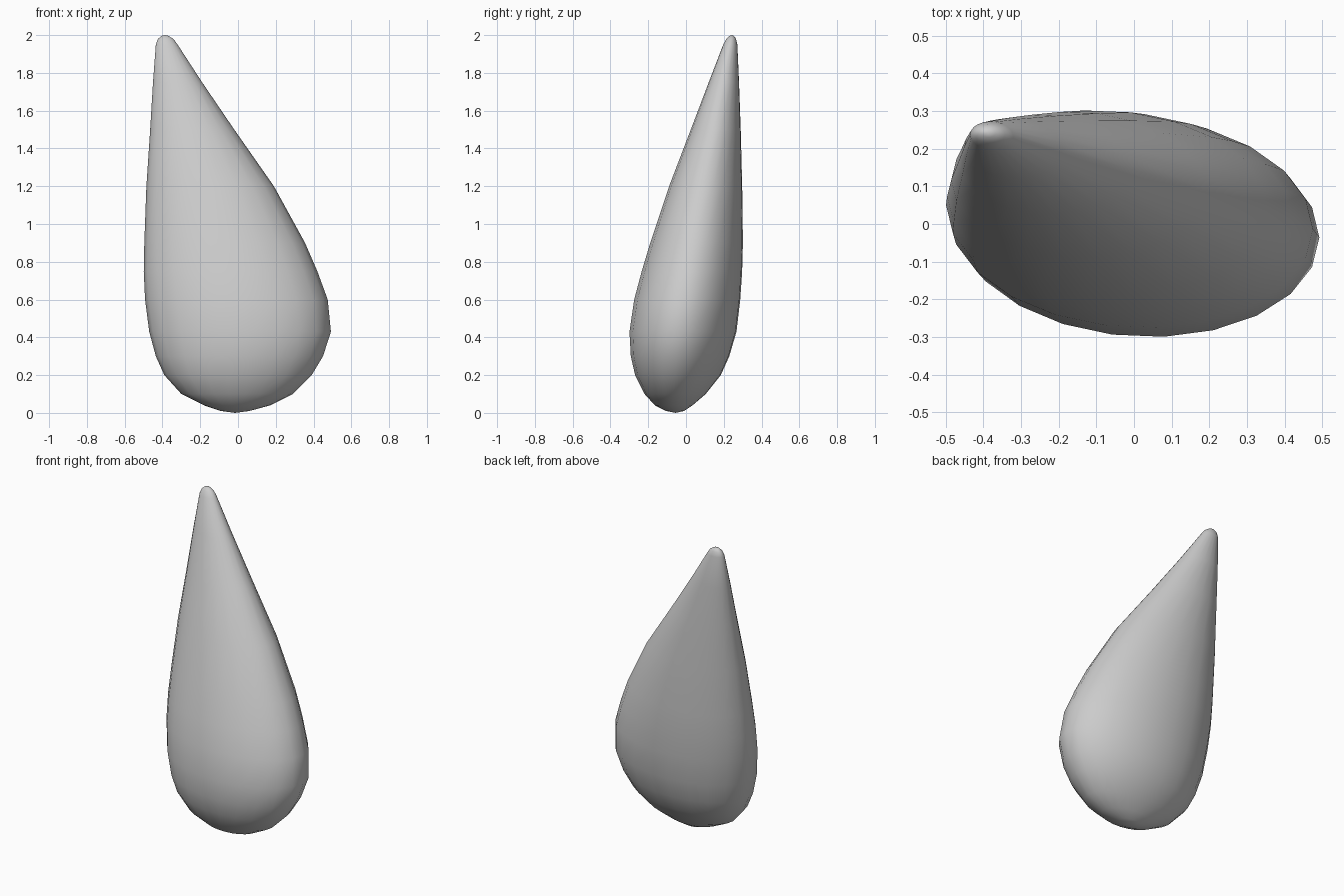
import bpy, bmesh, math

SEG = 22
TILT = 0.07

# Leaning teardrop sections: z, x min, x max, y min, y max
SECTIONS = [
    (0.010, -0.09, 0.06, -0.105, -0.01),
    (0.040, -0.18, 0.17, -0.165, 0.035),
    (0.100, -0.30, 0.29, -0.22, 0.105),
    (0.200, -0.39, 0.39, -0.27, 0.185),
    (0.300, -0.435, 0.45, -0.293, 0.23),
    (0.430, -0.47, 0.492, -0.30, 0.268),
    (0.600, -0.492, 0.475, -0.275, 0.288),
    (0.750, -0.499, 0.42, -0.235, 0.298),
    (0.900, -0.496, 0.355, -0.19, 0.302),
    (1.200, -0.485, 0.19, -0.09, 0.298),
    (1.500, -0.465, -0.02, 0.025, 0.290),
    (1.750, -0.450, -0.19, 0.12, 0.281),
    (1.950, -0.435, -0.32, 0.197, 0.272),
    (1.980, -0.424, -0.342, 0.214, 0.265),
    (1.996, -0.405, -0.368, 0.23, 0.254),
]

bm = bmesh.new()
rings = []
for z, x0, x1, y0, y1 in SECTIONS:
    ring = []
    for i in range(SEG):
        a = 2 * math.pi * i / SEG
        ring.append(bm.verts.new(((x0 + x1) / 2 + (x1 - x0) / 2 * math.cos(a),
                                  (y0 + y1) / 2 + (y1 - y0) / 2 * math.sin(a - TILT), z)))
    rings.append(ring)

# Body wall
for low, high in zip(rings, rings[1:]):
    for i in range(SEG):
        j = (i + 1) % SEG
        bm.faces.new((low[i], low[j], high[j], high[i]))

# Rounded base and tip
base = bm.verts.new((-0.015, -0.055, 0))
tip = bm.verts.new((-0.387, 0.243, 2))
for i in range(SEG):
    j = (i + 1) % SEG
    bm.faces.new((base, rings[0][j], rings[0][i]))
    bm.faces.new((tip, rings[-1][i], rings[-1][j]))

bmesh.ops.recalc_face_normals(bm, faces=bm.faces)
for f in bm.faces:
    f.smooth = True
mesh = bpy.data.meshes.new("leaning_teardrop")
bm.to_mesh(mesh)
bm.free()
bpy.context.collection.objects.link(bpy.data.objects.new("leaning_teardrop", mesh))
